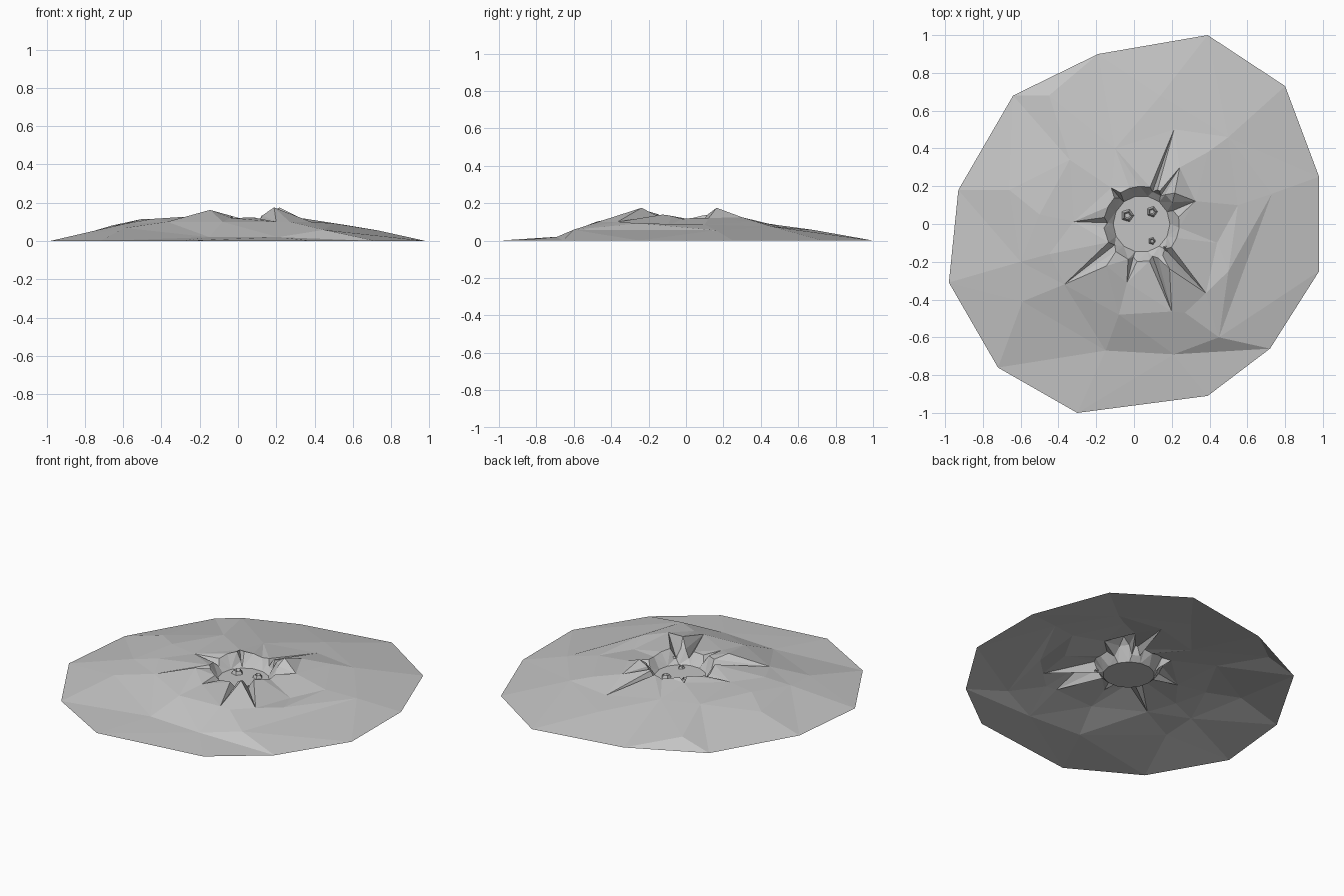
import bpy
import bmesh
from math import sin, cos, radians
from mathutils import Vector
from mathutils.geometry import delaunay_2d_cdt

if "Cube" in bpy.data.objects:
    bpy.data.objects.remove(bpy.data.objects["Cube"], do_unlink=True)

STONE = (0.55, 0.55, 0.55, 1)
stone = bpy.data.materials.new("grey stone")
stone.use_nodes = True
stone.diffuse_color = STONE
stone.node_tree.nodes["Principled BSDF"].inputs["Base Color"].default_value = STONE

CENTRE = Vector((0.04, 0.0, 0.0))
FLOOR_Z = 0.055
BED_Z = 0.085
FLOOR_R = 0.15
RIM_R = 0.2

points = []
creases = []


def polar(angle, radius, z):
    a = radians(angle)
    return CENTRE + Vector((radius * cos(a), radius * sin(a), z))


def add(point):
    points.append(Vector(point))
    return len(points) - 1


def rim_height(angle):
    return 0.11 + 0.03 * abs(sin(radians(2 * angle)))


def make_object(name, bm):
    mesh = bpy.data.meshes.new(name)
    bm.to_mesh(mesh)
    bm.free()
    mesh.materials.append(stone)
    obj = bpy.data.objects.new(name, mesh)
    bpy.context.scene.collection.objects.link(obj)
    return obj


# Outer border, lying on the ground
border = [(-.98, -.31), (-.93, .18), (-.64, .68), (-.19, .9), (.39, 1), (.8, .73),
          (.98, .25), (.98, -.25), (.72, -.66), (.39, -.91), (-.3, -1), (-.72, -.76)]
border_ids = [add((x, y, 0)) for x, y in border]

# Slopes of the mound
foot_left = add((-.15, -.67, .02))
foot_right = add((.21, -.69, .02))
east_ridge = add((.73, .16, .055))
east_top = add((.5, -.25, .092))
east_foot = add((.45, -.6, .058))
west_ridge = add((-.6, -.2, .088))
west_foot = add((-.59, -.41, .068))
slope = [(-.08, -.48, .1), (.27, -.47, .1), (.44, -.1, .078), (.55, .1, .085),
         (.5, .46, .075), (.39, .38, .1), (.14, .68, .057), (-.45, .68, .055),
         (-.1, .4, .095), (-.34, .34, .105), (-.66, .18, .08), (-.5, .05, .115),
         (-.45, -.16, .115)]
for p in slope:
    add(p)

# Low step along the front, and the ridges on both flanks
creases += [(foot_left, foot_right), (foot_right, border_ids[8]),
            (foot_left, border_ids[11]), (east_ridge, east_top),
            (east_ridge, east_foot), (border_ids[0], west_ridge),
            (border_ids[0], west_foot)]

# Raised peaks around the crater: angle, distance, height
for angle, distance, height in [(-58, .28, .175), (43, .24, .175), (230, .29, .162)]:
    add(polar(angle, distance, height))

# Radial cracks: angle, length, half width in degrees, height of the outer end
cracks = [(-71, .49, 7, .1), (-47, .5, 9, .1), (23, .31, 12, .12),
          (56, .36, 5, .125), (71, .53, 6, .075), (130, .25, 6, .125),
          (178, .36, 8, .115), (218, .52, 9, .1), (256, .32, 7, .12)]
for angle, length, width, height in cracks:
    tip = add(polar(angle, length, height))
    bed = add(polar(angle, RIM_R - 0.02, BED_Z))
    creases.append((tip, bed))
    for side in (angle - width, angle + width):
        lip = add(polar(side, RIM_R, rim_height(side)))
        creases += [(tip, lip), (lip, bed)]

# Rim between neighbouring cracks
for i, (angle, _, width, _) in enumerate(cracks):
    following = cracks[(i + 1) % len(cracks)]
    start = angle + width
    gap = (following[0] - following[2] - start) % 360
    steps = int(gap // 15)
    for k in range(1, steps):
        a = start + gap * k / steps
        add(polar(a, RIM_R, rim_height(a)))

# Crater floor
for i in range(14):
    add(polar(i * 360 / 14, FLOOR_R, FLOOR_Z))
add(polar(0, 0, FLOOR_Z))

# Join all points into one faceted sheet
flat = [p.to_2d() for p in points]
verts, _, faces, origin, _, _ = delaunay_2d_cdt(flat, creases, [], 0, 0.0001)
bm = bmesh.new()
for v, source in zip(verts, origin):
    z = points[source[0]].z if source else 0.1
    bm.verts.new((v.x, v.y, z))
bm.verts.ensure_lookup_table()
for f in faces:
    bm.faces.new([bm.verts[i] for i in f])
bmesh.ops.recalc_face_normals(bm, faces=bm.faces)
if sum(f.normal.z for f in bm.faces) < 0:
    bmesh.ops.reverse_faces(bm, faces=bm.faces)
make_object("crater_ground", bm)


# Small five-sided vents with a sunken top
def vent(name, x, y, z, radius):
    bm = bmesh.new()
    profile = [(1, 0), (0.65, 0.6), (0.4, 0.2)]
    rings = []
    for scale, height in profile:
        rings.append([bm.verts.new((radius * scale * cos(radians(72 * i)),
                                    radius * scale * sin(radians(72 * i)),
                                    radius * height)) for i in range(5)])
    for low, high in zip(rings, rings[1:]):
        for i in range(5):
            j = (i + 1) % 5
            bm.faces.new((low[i], low[j], high[j], high[i]))
    bm.faces.new(rings[-1])
    obj = make_object(name, bm)
    obj.location = (x, y, z)


vents = [(-.035, .045, FLOOR_Z, .035), (.095, .065, FLOOR_Z, .03),
         (.095, -.09, FLOOR_Z, .02), (.172, -.13, BED_Z, .018)]
for n, (x, y, z, r) in enumerate(vents, 1):
    vent(f"vent_{n}", x, y, z, r)
